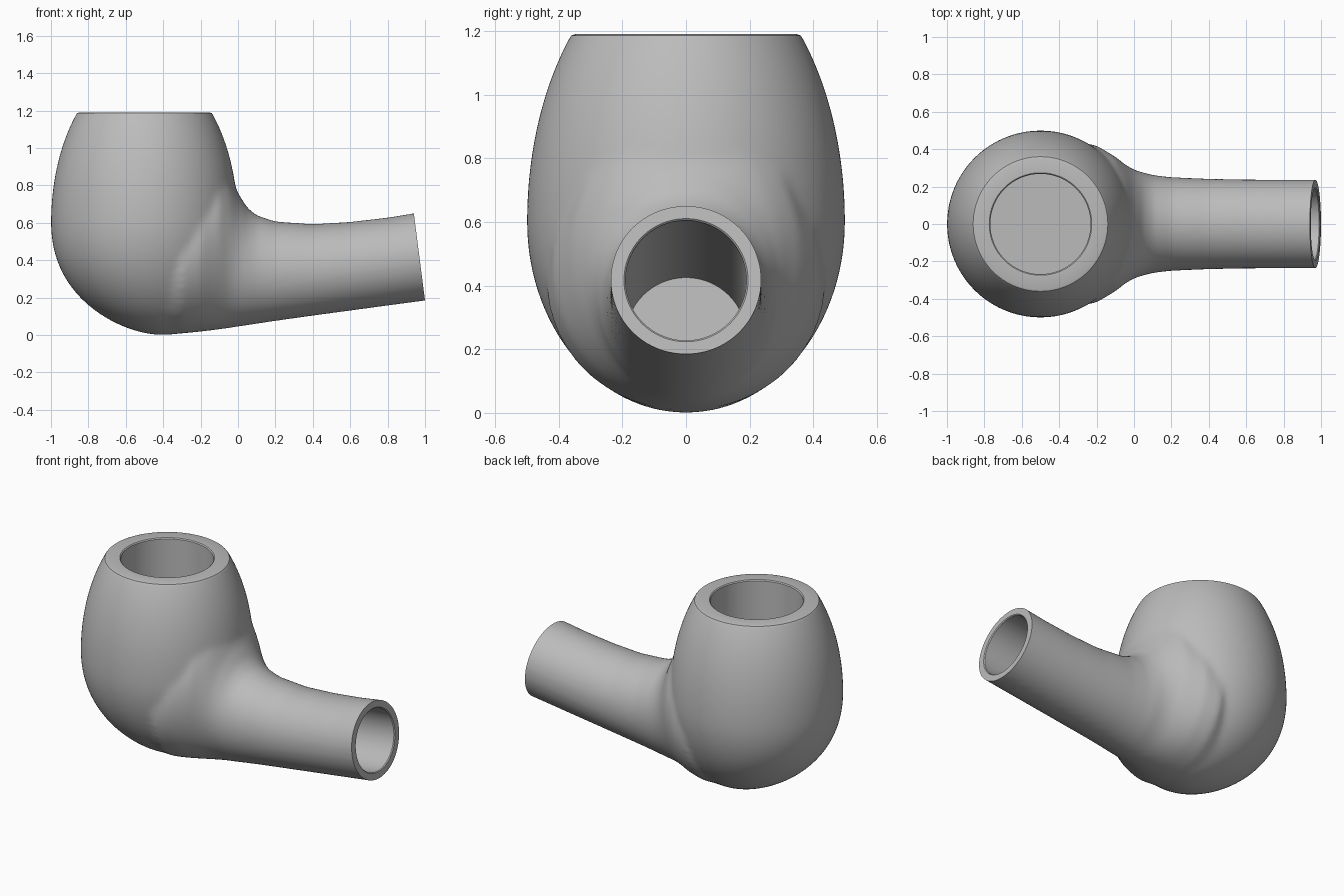
import bpy, bmesh, math
from mathutils import Matrix, Vector

if "Cube" in bpy.data.objects:
    bpy.data.objects.remove(bpy.data.objects["Cube"], do_unlink=True)

SIDES = 96

grey = bpy.data.materials.new("plain grey")
grey.diffuse_color = (0.5, 0.5, 0.5, 1)
grey.use_nodes = True
grey.node_tree.nodes["Principled BSDF"].inputs["Base Color"].default_value = (0.5, 0.5, 0.5, 1)


def loft(name, rings, matrix=Matrix()):
    """Skin closed rings of points and cap both ends."""
    bm = bmesh.new()
    loops = [[bm.verts.new(p) for p in ring] for ring in rings]
    for a, b in zip(loops, loops[1:]):
        for i in range(SIDES):
            j = (i + 1) % SIDES
            bm.faces.new((a[i], a[j], b[j], b[i]))
    bm.faces.new(loops[0])
    bm.faces.new(loops[-1])
    bm.transform(matrix)
    bmesh.ops.recalc_face_normals(bm, faces=bm.faces)
    mesh = bpy.data.meshes.new(name)
    bm.to_mesh(mesh)
    bm.free()
    mesh.materials.append(grey)
    obj = bpy.data.objects.new(name, mesh)
    bpy.context.collection.objects.link(obj)
    return obj


def ellipse(centre, u, v):
    angles = [2 * math.pi * i / SIDES for i in range(SIDES)]
    return [Vector(centre) + Vector(u) * math.cos(a) + Vector(v) * math.sin(a) for a in angles]


def disc(r, z, x=0):
    return ellipse((x, 0, z), (r, 0, 0), (0, r, 0))


def boolean(target, tool, operation):
    mod = target.modifiers.new(tool.name, 'BOOLEAN')
    mod.operation, mod.solver, mod.object = operation, 'EXACT', tool
    tool.hide_render = True


# Egg-shaped bowl, its underside drifting towards the shank
bowl_rings = []
for i in range(1, 61):
    t = -math.pi / 2 + i * (math.pi / 2 + 0.9) / 60
    z = 0.6 + math.sin(t) * (0.6 if t < 0 else 0.85)
    drift = 0.1 * (max(0, 0.6 - z) / 0.6) ** 3
    bowl_rings.append(disc(0.5 * math.cos(t), z, drift - 0.5))
body = loft("pipe_body", bowl_rings)

# Shank flaring into the bowl: x, top, bottom, half width
sections = [(-0.4, 0.7, 0.004, 0.38), (-0.3, 0.8, 0.008, 0.44), (-0.2, 0.9, 0.018, 0.42),
            (-0.1, 0.95, 0.03, 0.36), (-0.05, 0.88, 0.037, 0.32), (0, 0.76, 0.045, 0.29),
            (0.05, 0.68, 0.052, 0.275), (0.1, 0.64, 0.06, 0.262), (0.2, 0.607, 0.075, 0.25),
            (0.4, 0.593, 0.103, 0.242), (0.6, 0.605, 0.13, 0.238), (0.8, 0.628, 0.157, 0.237),
            (1.1, 0.677, 0.197, 0.237)]
shank = loft("shank", [ellipse((x, 0, (t + b) / 2), (0, w, 0), (0, 0, (t - b) / 2))
                       for x, t, b, w in sections])

# Merge and soften the junction
boolean(body, shank, 'UNION')
remesh = body.modifiers.new("even_skin", 'REMESH')
remesh.mode, remesh.voxel_size = 'VOXEL', 0.013
soften = body.modifiers.new("soften", 'SMOOTH')
soften.factor, soften.iterations = 0.5, 24

# Chamber and rounded flat rim, cut in one turned shape
chamber = [(0.268, 0.5), (0.268, 1.184), (0.274, 1.19), (0.348, 1.19), (0.36, 1.186),
           (0.368, 1.175), (0.6, 1.172), (0.6, 1.6)]
boolean(body, loft("chamber_cutter", [disc(r, z) for r, z in chamber],
                   Matrix.Translation((-0.5, 0, 0))), 'DIFFERENCE')

# Bore and slanted shank end
bore = [(0.19, -1.42), (0.19, -0.005), (0.195, 0), (0.5, 0), (0.5, 0.4)]
tilt = Matrix.Translation((0.97, 0, 0.417)) @ Matrix.Rotation(math.radians(90 - 7.3), 4, 'Y')
boolean(body, loft("bore_cutter", [disc(r, z) for r, z in bore], tilt), 'DIFFERENCE')

# Bake the modifiers and drop the helpers
bpy.context.view_layer.update()
final = bpy.data.meshes.new_from_object(body.evaluated_get(bpy.context.evaluated_depsgraph_get()))
helpers = [m.object for m in body.modifiers if m.type == 'BOOLEAN']
body.modifiers.clear()
body.data = final
for h in helpers:
    bpy.data.objects.remove(h, do_unlink=True)
final.materials.clear()
final.materials.append(grey)
for p in final.polygons:
    p.material_index = 0

bpy.ops.object.select_all(action='DESELECT')
body.select_set(True)
bpy.context.view_layer.objects.active = body
bpy.ops.object.shade_smooth_by_angle(angle=math.radians(30))
